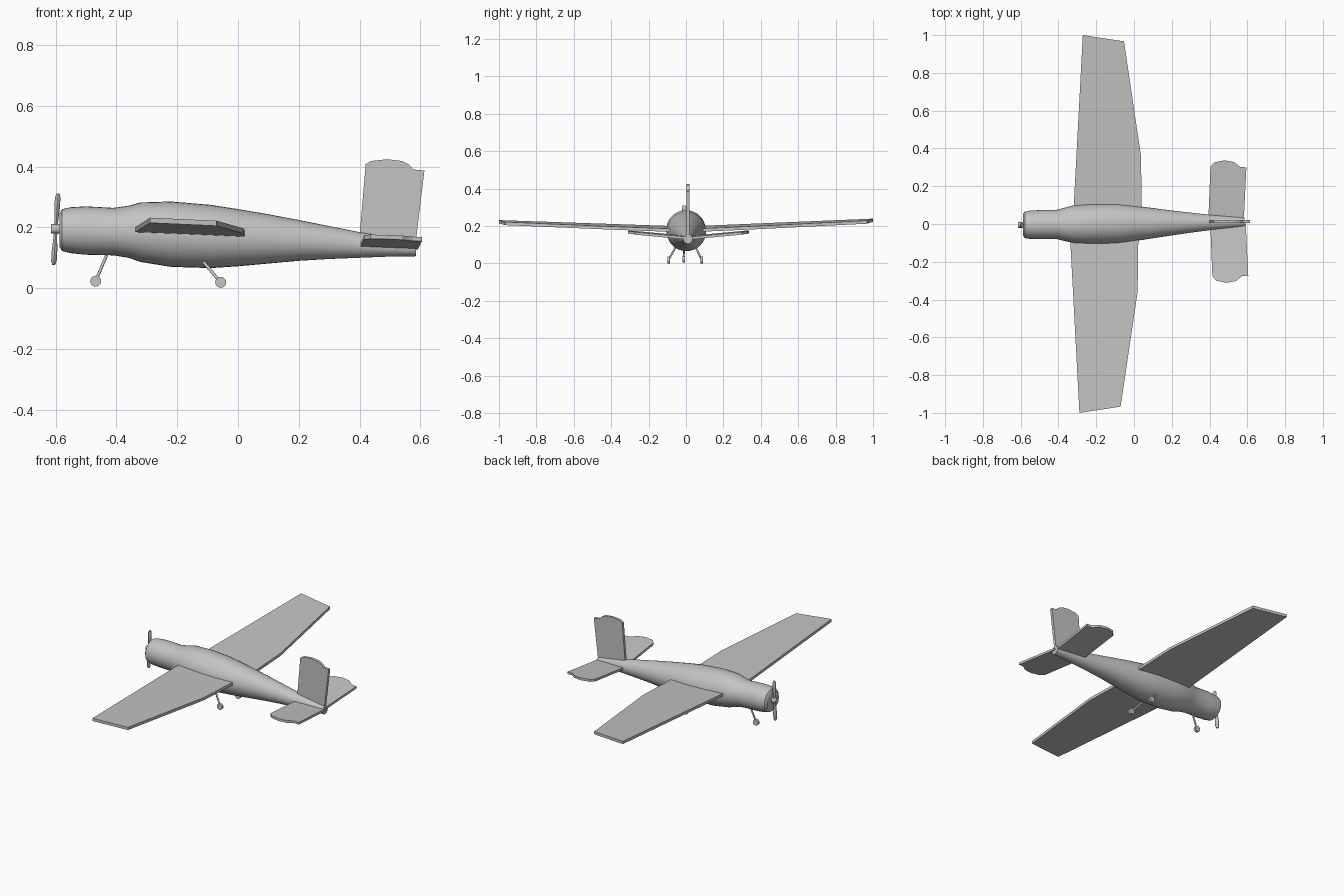
import bpy, bmesh, math
from mathutils import Vector

cube = bpy.data.objects.get("Cube")
if cube:
    bpy.data.objects.remove(cube, do_unlink=True)

grey = bpy.data.materials.new("plain grey")
grey.use_nodes = True
colour = (0.55, 0.55, 0.55, 1)
grey.diffuse_color = colour
grey.node_tree.nodes["Principled BSDF"].inputs["Base Color"].default_value = colour


def finish(name, bm, smooth=False):
    bmesh.ops.recalc_face_normals(bm, faces=bm.faces[:])
    mesh = bpy.data.meshes.new(name)
    bm.to_mesh(mesh)
    bm.free()
    mesh.materials.append(grey)
    obj = bpy.data.objects.new(name, mesh)
    bpy.context.collection.objects.link(obj)
    if smooth:
        bpy.ops.object.select_all(action='DESELECT')
        obj.select_set(True)
        bpy.context.view_layer.objects.active = obj
        bpy.ops.object.shade_smooth_by_angle(angle=math.radians(35))
    return obj


def loft(name, rings, smooth=True):
    """Skin a list of equal-length point rings and cap both ends."""
    bm = bmesh.new()
    loops = [[bm.verts.new(p) for p in ring] for ring in rings]
    n = len(loops[0])
    for a, b in zip(loops, loops[1:]):
        for i in range(n):
            j = (i + 1) % n
            bm.faces.new((a[i], a[j], b[j], b[i]))
    bm.faces.new(loops[0])
    bm.faces.new(loops[-1])
    return finish(name, bm, smooth)


def slab(name, outline, thickness):
    """Flat panel centred on its outline, thickened along the given vector."""
    half = Vector(thickness) / 2
    return loft(name, [[Vector(p) + s * half for p in outline] for s in (-1, 1)], False)


def rod(name, start, end, radius, sides=12):
    start, end = Vector(start), Vector(end)
    turn = (end - start).to_track_quat('Z', 'Y')
    circle = [turn @ Vector((radius * math.cos(a), radius * math.sin(a), 0))
              for a in (math.tau * i / sides for i in range(sides))]
    return loft(name, [[c + p for c in circle] for p in (start, end)])


# Fuselage sections: x, top, bottom, half width
sections = [
    (-0.587, 0.245, 0.135, 0.058), (-0.578, 0.26, 0.122, 0.07),
    (-0.55, 0.266, 0.115, 0.075), (-0.50, 0.269, 0.11, 0.077),
    (-0.41, 0.264, 0.108, 0.077), (-0.36, 0.271, 0.10, 0.09),
    (-0.32, 0.282, 0.086, 0.10), (-0.22, 0.285, 0.07, 0.106),
    (-0.09, 0.274, 0.066, 0.105), (0.0, 0.26, 0.072, 0.094),
    (0.1, 0.243, 0.081, 0.08), (0.2, 0.224, 0.09, 0.066),
    (0.3, 0.204, 0.096, 0.053), (0.4, 0.184, 0.10, 0.041),
    (0.5, 0.168, 0.104, 0.032), (0.585, 0.155, 0.105, 0.025)]
sides = 32
rings = []
for x, top, bottom, width in sections:
    mid, tall = (top + bottom) / 2, (top - bottom) / 2
    rings.append([(x, 0.003 + 0.013 * x + width * math.cos(a), mid + tall * math.sin(a))
                  for a in (math.tau * i / sides for i in range(sides))])
loft("fuselage", rings)

# Wings and tailplanes, with slight dihedral
wing = [(-0.333, 0), (-0.28, 1), (-0.062, 0.967), (0.028, 0.36), (0.033, 0)]
tail = [(0.398, 0), (0.41, 0.29), (0.43, 0.313), (0.485, 0.324), (0.535, 0.315),
        (0.556, 0.297), (0.57, 0.288), (0.6, 0.287), (0.586, 0)]
for side, s, rise in (("left", 1, 0.044), ("right", -1, 0.036)):
    slab(side + "_wing",
         [(x + 0.009 * s, s * y, 0.176 - 0.04 * x + rise * y) for x, y in wing],
         (0, 0, 0.017))
    slab(side + "_tailplane",
         [(x - 0.005 * s, 0.013 + s * y, 0.152 - 0.03 * x + 0.095 * y) for x, y in tail],
         (0, 0, 0.014))

# Upright fin
fin = [(0.397, 0.14), (0.42, 0.408), (0.437, 0.418), (0.49, 0.424), (0.54, 0.418),
       (0.56, 0.408), (0.577, 0.39), (0.613, 0.387), (0.583, 0.14)]
slab("tail_fin", [(x, 0.012, z) for x, z in fin], (0, 0.016, 0))

# Propeller: hub and two rounded, slightly tilted blades
rod("propeller_hub", (-0.615, -0.005, 0.195), (-0.58, -0.005, 0.195), 0.016, 16)
blade = [(0, 0.007), (0.03, 0.009), (0.07, 0.013), (0.105, 0.013), (0.117, 0.007)]
for name, s in (("upper_blade", 1), ("lower_blade", -1)):
    loft(name, [[(-0.599 + 0.06 * s * r + 0.7 * w * math.cos(a),
                  -0.005 - 0.04 * s * r + w * math.sin(a), 0.194 + s * r)
                 for a in (math.tau * i / 12 for i in range(12))] for r, w in blade])

# Landing gear: wheel centre and top of leg
gear = {"nose": ((-0.468, -0.013, 0.023), (-0.425, -0.008, 0.125)),
        "left": ((-0.057, 0.084, 0.019), (-0.125, 0.045, 0.10)),
        "right": ((-0.057, -0.092, 0.019), (-0.125, -0.05, 0.10))}
for name, (hub, top) in gear.items():
    rod(name + "_gear_leg", hub, top, 0.005)
    axle = Vector((0, 0.007, 0))
    rod(name + "_wheel", Vector(hub) - axle, Vector(hub) + axle, 0.018, 20)
